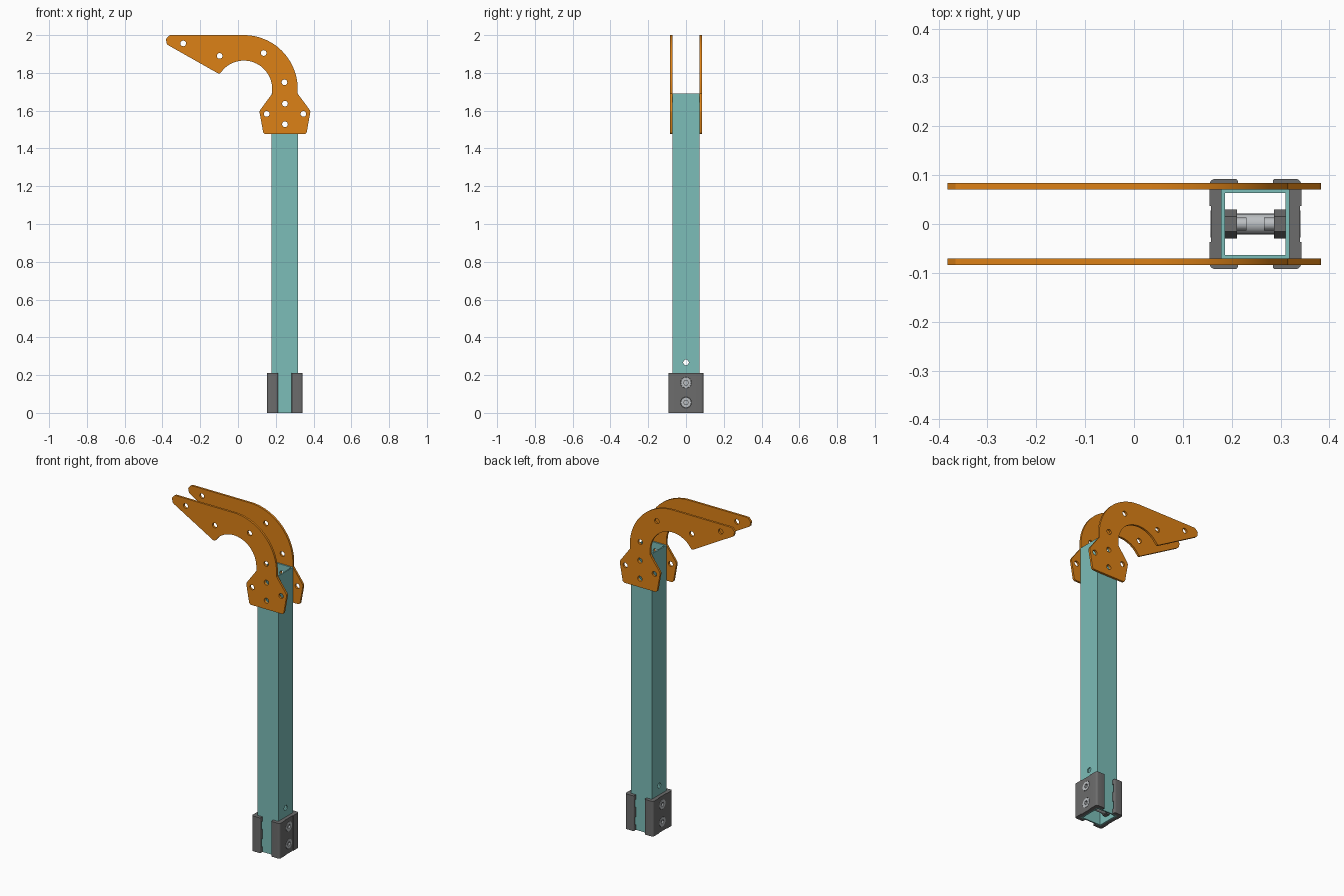
import bpy, bmesh, math
from mathutils import Vector

if "Cube" in bpy.data.objects:
    bpy.data.objects.remove(bpy.data.objects["Cube"])

CX = 0.2485  # post centre line


def material(name, rgb):
    m = bpy.data.materials.new(name)
    m.diffuse_color = (*rgb, 1)
    m.use_nodes = True
    m.node_tree.nodes["Principled BSDF"].inputs["Base Color"].default_value = m.diffuse_color
    return m


ORANGE = material("orange", (0.72, 0.22, 0.008))
TEAL = material("teal", (0.2, 0.51, 0.48))
DARK = material("dark_grey", (0.15, 0.15, 0.15))
STEEL = material("steel", (0.5, 0.52, 0.54))


def circle(a, b, r, n=24, start=0.0):
    return [(a + r * math.cos(start + 2 * math.pi * i / n),
             b + r * math.sin(start + 2 * math.pi * i / n)) for i in range(n)]


def rect(a0, b0, a1, b1):
    return [(a0, b0), (a1, b0), (a1, b1), (a0, b1)]


def rounded(corners, n=6):
    """Outline with a fillet at each corner (a, b, radius)."""
    out = []
    for i, (a, b, r) in enumerate(corners):
        p = Vector((a, b))
        if r == 0:
            out.append((a, b))
            continue
        u = (Vector(corners[i - 1][:2]) - p).normalized()
        v = (Vector(corners[(i + 1) % len(corners)][:2]) - p).normalized()
        half = u.angle(v) / 2
        c = p + (u + v).normalized() * (r / math.sin(half))
        s = p + u * (r / math.tan(half)) - c
        e = p + v * (r / math.tan(half)) - c
        for k in range(n + 1):
            d = s.lerp(e, k / n).normalized() * r
            out.append(tuple(c + d))
    return out


def prism(name, loops, axis, lo, hi, mat=None, origin=(0, 0, 0)):
    """Extrude outlines (later loops are holes) along an axis from lo to hi."""
    cu = bpy.data.curves.new(name, 'CURVE')
    cu.dimensions, cu.fill_mode, cu.extrude = '2D', 'BOTH', (hi - lo) / 2
    for loop in loops:
        sp = cu.splines.new('POLY')
        sp.points.add(len(loop) - 1)
        for pt, (a, b) in zip(sp.points, loop):
            pt.co = (a, b, 0, 1)
        sp.use_cyclic_u = True
    tmp = bpy.data.objects.new("tmp", cu)
    bpy.context.collection.objects.link(tmp)
    dg = bpy.context.evaluated_depsgraph_get()
    me = bpy.data.meshes.new_from_object(tmp.evaluated_get(dg))
    bpy.data.objects.remove(tmp)
    bm = bmesh.new()
    bm.from_mesh(me)
    mid = (lo + hi) / 2
    for v in bm.verts:
        a, b, c = v.co
        c += mid
        v.co = {'X': (c, a, b), 'Y': (a, c, b), 'Z': (a, b, c)}[axis]
    bmesh.ops.remove_doubles(bm, verts=bm.verts, dist=1e-5)
    bmesh.ops.recalc_face_normals(bm, faces=bm.faces)
    bm.to_mesh(me)
    bm.free()
    me.materials.clear()
    if mat:
        me.materials.append(mat)
    ob = bpy.data.objects.new(name, me)
    ob.location = origin
    bpy.context.collection.objects.link(ob)
    return ob


def finish(ob, cutters=(), mirror=None):
    """Cut, mirror about the object's origin, then shade."""
    for c in cutters:
        m = ob.modifiers.new("cut", 'BOOLEAN')
        m.operation, m.solver, m.object = 'DIFFERENCE', 'EXACT', c
    if mirror:
        m = ob.modifiers.new("mirror", 'MIRROR')
        m.use_axis = [ax == mirror for ax in 'XYZ']
    dg = bpy.context.evaluated_depsgraph_get()
    me = bpy.data.meshes.new_from_object(ob.evaluated_get(dg))
    ob.modifiers.clear()
    ob.data = me
    for c in cutters:
        bpy.data.objects.remove(c)
    bpy.ops.object.select_all(action='DESELECT')
    ob.select_set(True)
    bpy.context.view_layer.objects.active = ob
    bpy.ops.object.shade_smooth_by_angle(angle=math.radians(30))


# Pair of hooked side plates
ac, bc = 0.031, 1.715


def arc(r, a0, a1, n):
    return [(ac + r * math.cos(math.radians(a0 + (a1 - a0) * i / n)),
             bc + r * math.sin(math.radians(a0 + (a1 - a0) * i / n)), 0) for i in range(n + 1)]


outline = rounded(
    [(-0.464, 2.0, 0.029), (-0.098, 1.793, 0.012)]
    + arc(0.15, 135, 0, 24)
    + [(0.181, 1.69, 0), (0.113, 1.598, 0.02), (0.135, 1.476, 0.015),
       (0.362, 1.476, 0.015), (0.384, 1.598, 0.02), (0.316, 1.69, 0)]
    + arc(0.285, 0, 90, 24))
holes = [(-0.29, 1.956), (-0.097, 1.89), (0.136, 1.905), (0.246, 1.75),
         (CX, 1.637), (0.152, 1.583), (0.346, 1.583), (CX, 1.528)]
plates = prism("side_plates", [outline] + [circle(a, b, 0.015) for a, b in holes],
               'Y', 0.071, 0.084, ORANGE)
finish(plates, mirror='Y')

# Square hollow post with cross holes
post = prism("post", [rect(CX - 0.07, -0.071, CX + 0.07, 0.071),
                      rect(CX - 0.062, -0.063, CX + 0.062, 0.063)],
             'Z', 0.0, 1.69, TEAL)
finish(post, [
    prism("cut_a", [circle(CX, 1.637, 0.015)], 'Y', -0.2, 0.2),
    prism("cut_b", [circle(CX, 1.528, 0.015)], 'Y', -0.2, 0.2),
    prism("cut_c", [circle(0, 0.267, 0.015)], 'X', 0, 0.5)])

# C-shaped foot clamps with grooved outer face, bolt pockets and inner reliefs
half = [(0.036, 0.071, 0), (0.036, 0.0925, 0.005), (0.094, 0.0925, 0.012),
        (0.094, 0.037, 0), (0.091, 0.037, 0)]
profile = [(0.07, 0.071, 0)] + half + [(a, -b, r) for a, b, r in reversed(half)] + [(0.07, -0.071, 0)]
clamps = prism("foot_clamps", [rounded(profile, 4)], 'Z', 0.0, 0.212, DARK, (CX, 0, 0))
bolt_z = (0.055, 0.16)
cutters = []
for z in bolt_z:
    cutters.append(prism("cut_head", [circle(0, z, 0.029)], 'X', CX + 0.079, CX + 0.12))
    for s in (-1, 1):
        y0, y1 = sorted((s * 0.065, s * 0.081))
        cutters.append(prism("cut_relief", [rect(y0, z - 0.024, y1, z + 0.024)],
                             'X', CX + 0.02, CX + 0.05))
finish(clamps, cutters, 'X')

# Socket bolts: flush heads outside, nuts and bolt ends inside the post
for i, z in enumerate(bolt_z):
    tag = ("lower", "upper")[i]
    head = prism(tag + "_bolt_heads", [circle(0, z, 0.028), circle(0, z, 0.013, 6)],
                 'X', 0.079, 0.092, STEEL, (CX, 0, 0))
    finish(head, mirror='X')
    nut = prism(tag + "_nuts", [circle(0, z, 0.030, 6)], 'X', 0.038, 0.062, DARK, (CX, 0, 0))
    finish(nut, mirror='X')
    end = prism(tag + "_bolt_ends", [circle(0, z, 0.013)], 'X', 0.018, 0.081, STEEL, (CX, 0, 0))
    finish(end, mirror='X')

# Spacer sleeve between the lower nuts
sleeve = prism("spacer_sleeve", [circle(0, bolt_z[0], 0.021)], 'X', CX - 0.038, CX + 0.038, STEEL)
finish(sleeve)
